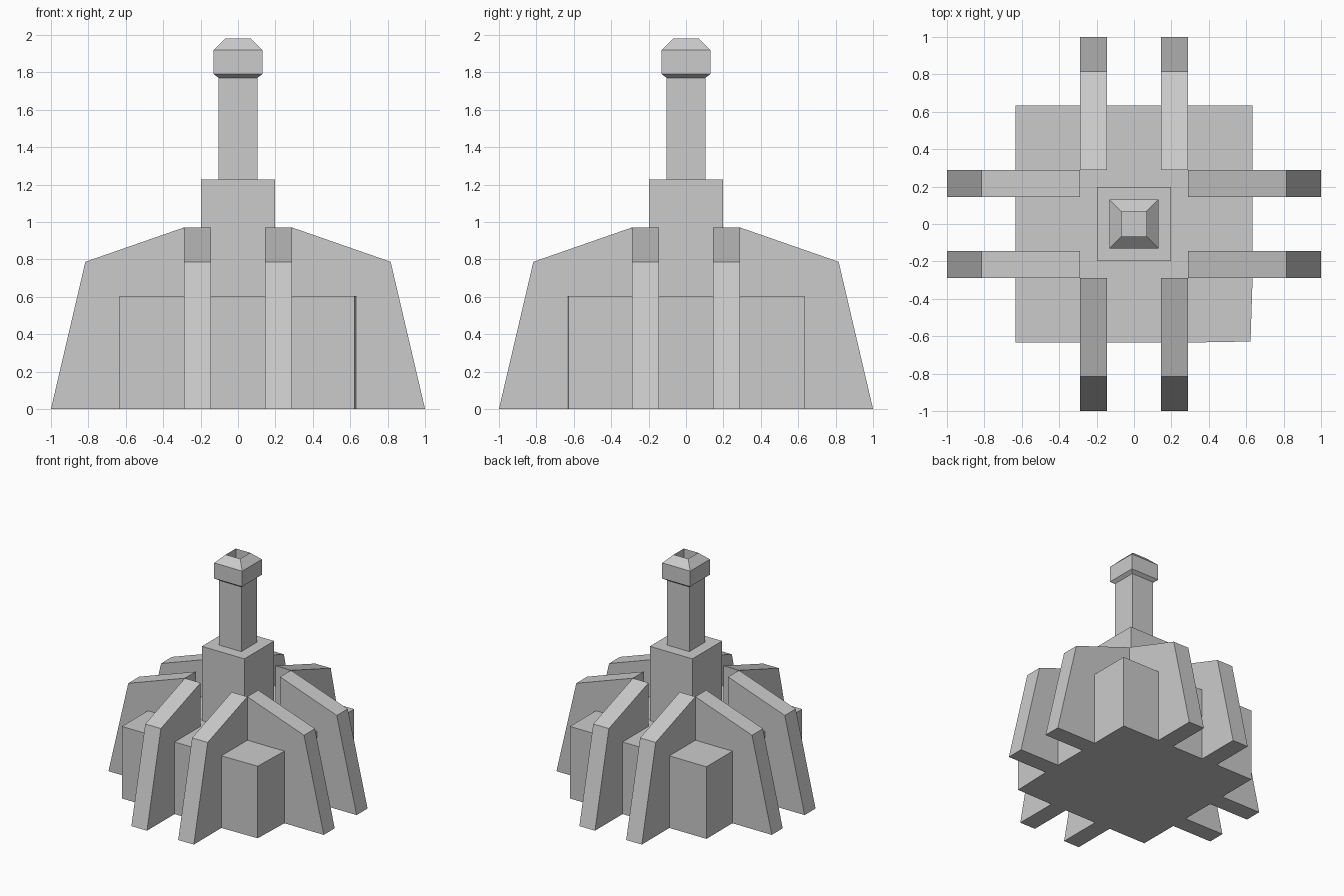
import bpy, bmesh
from math import pi
from mathutils import Matrix

if "Cube" in bpy.data.objects:
    bpy.data.objects.remove(bpy.data.objects["Cube"])


def make_object(name, bm):
    bmesh.ops.recalc_face_normals(bm, faces=bm.faces)
    mesh = bpy.data.meshes.new(name)
    bm.to_mesh(mesh)
    bm.free()
    obj = bpy.data.objects.new(name, mesh)
    bpy.context.collection.objects.link(obj)
    return obj


def prism(name, points, offset):
    """Close a flat outline and extrude it along offset."""
    bm = bmesh.new()
    face = bm.faces.new([bm.verts.new(p) for p in points])
    ext = bmesh.ops.extrude_face_region(bm, geom=[face], use_keep_orig=True)
    moved = [g for g in ext["geom"] if isinstance(g, bmesh.types.BMVert)]
    bmesh.ops.translate(bm, verts=moved, vec=offset)
    return make_object(name, bm)


def square_loft(name, profile):
    """Stack square rings given as (half width, z), capped at both ends."""
    bm = bmesh.new()
    rings = [[bm.verts.new((sx * r, sy * r, z))
              for sx, sy in ((-1, -1), (1, -1), (1, 1), (-1, 1))]
             for r, z in profile]
    for a, b in zip(rings, rings[1:]):
        for i in range(4):
            j = (i + 1) % 4
            bm.faces.new((a[i], a[j], b[j], b[i]))
    bm.faces.new(rings[0])
    bm.faces.new(rings[-1])
    return make_object(name, bm)


# Base block, with its slightly pulled-in front right corner
H = 0.634
prism("base_block", [(-H, -H, 0), (0.29, -H, 0), (0.623, -0.628, 0),
                     (H, -0.29, 0), (H, H, 0), (-H, H, 0)], (0, 0, 0.605))

# Central tower
square_loft("tower", [(0.197, 0), (0.197, 1.227)])

# Chimney: shaft, flared collar, sloped crown and open mouth
square_loft("chimney", [(0.103, 1.2), (0.103, 1.77), (0.13, 1.79), (0.13, 1.92),
                        (0.067, 1.982), (0.067, 1.86)])

# Buttress fins: a pair on each of the four sides
fin_outline = [(0.29, 0), (1.0, 0), (0.816, 0.787), (0.29, 0.97)]
for side in range(4):
    turn = Matrix.Rotation(side * pi / 2, 4, 'Z')
    for label, y in (("a", 0.145), ("b", -0.29)):
        fin = prism(f"buttress_fin_{side + 1}{label}",
                    [(x, y, z) for x, z in fin_outline], (0, 0.145, 0))
        fin.data.transform(turn)
